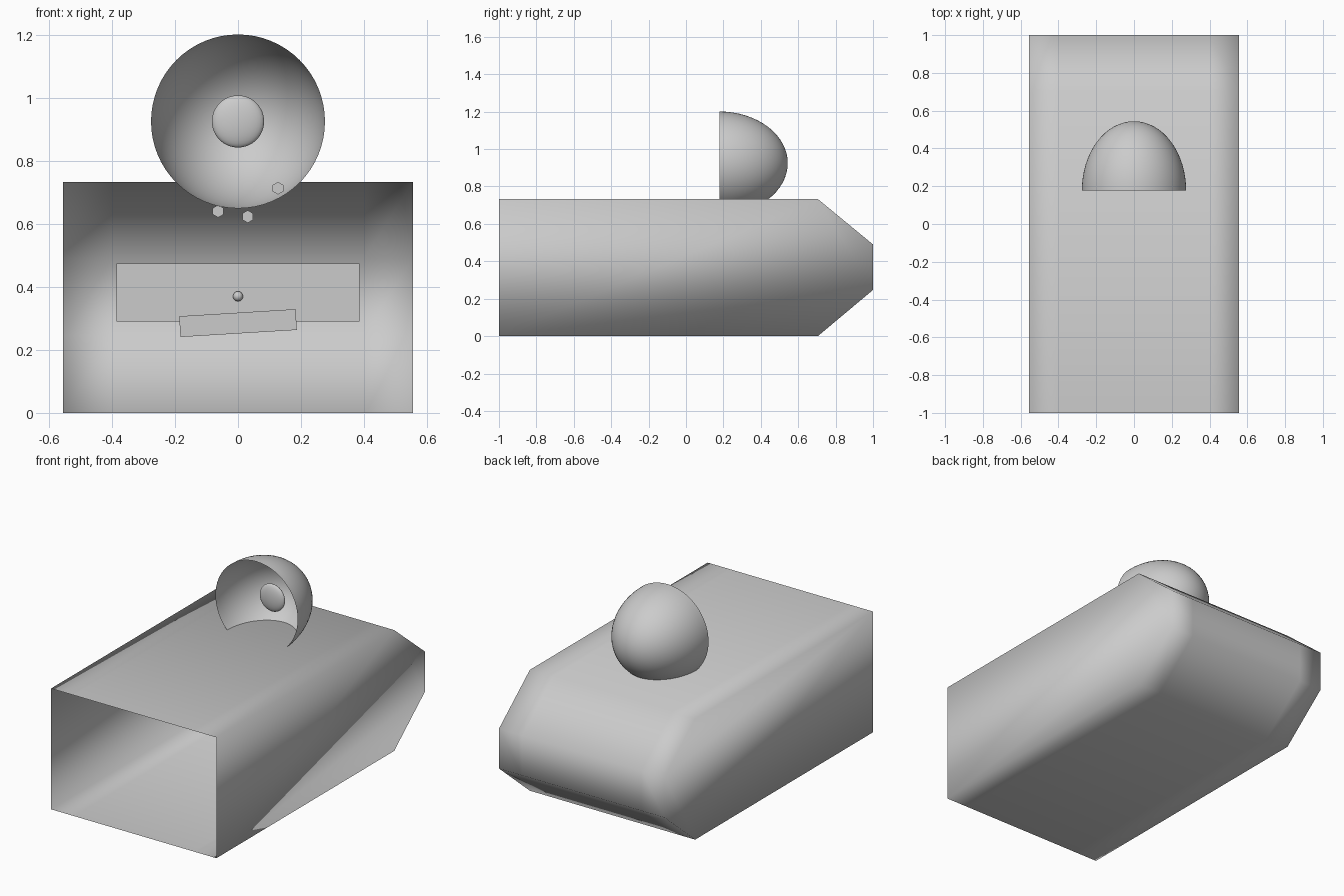
import bpy, bmesh, math
from mathutils import Matrix, Vector

if "Cube" in bpy.data.objects:
    bpy.data.objects.remove(bpy.data.objects["Cube"])

grey = bpy.data.materials.new("plain_grey")
grey.diffuse_color = (0.6, 0.6, 0.6, 1)
grey.use_nodes = True
grey.node_tree.nodes["Principled BSDF"].inputs["Base Color"].default_value = grey.diffuse_color


def finish(name, bm, smooth=False):
    me = bpy.data.meshes.new(name)
    for f in bm.faces:
        f.smooth = smooth
    bm.to_mesh(me)
    bm.free()
    me.materials.append(grey)
    ob = bpy.data.objects.new(name, me)
    bpy.context.collection.objects.link(ob)
    return ob


# Hollow body: side profile swept across x, open at the front
profile = [(-1, 0), (0.705, 0), (1, 0.247), (1, 0.49), (0.705, 0.733), (-1, 0.733)]
bm = bmesh.new()
cols = [[bm.verts.new((x, y, z)) for y, z in profile] for x in (-0.555, -0.4, 0.4, 0.555)]
for a, b in zip(cols, cols[1:]):
    for i in range(len(profile) - 1):
        bm.faces.new((a[i], a[i + 1], b[i + 1], b[i]))
bm.faces.new(cols[0])
bm.faces.new(cols[-1][::-1])
bmesh.ops.recalc_face_normals(bm, faces=bm.faces)
# keep normals pointing outward on the open shell
top = max(bm.faces, key=lambda f: f.calc_center_median().z)
if top.normal.z < 0:
    bmesh.ops.reverse_faces(bm, faces=bm.faces)
finish("hollow_body", bm, True)

# Dome: half ellipsoid opening to the front
bm = bmesh.new()
bmesh.ops.create_uvsphere(bm, u_segments=64, v_segments=32, radius=1)
bmesh.ops.delete(bm, geom=[v for v in bm.verts if v.co.z < -0.01], context='VERTS')
place = (Matrix.Translation((0, 0.178, 0.925)) @ Matrix.Diagonal((0.276, 0.366, 0.276, 1))
         @ Matrix.Rotation(-math.pi / 2, 4, 'X'))
bmesh.ops.transform(bm, matrix=place, verts=bm.verts)
finish("dome", bm, True)


def ellipsoid(name, loc, radii, seg):
    bm = bmesh.new()
    bmesh.ops.create_uvsphere(bm, u_segments=seg, v_segments=seg // 2, radius=1)
    bmesh.ops.transform(bm, matrix=Matrix.Translation(loc) @ Matrix.Diagonal((*radii, 1)), verts=bm.verts)
    finish(name, bm, True)


ellipsoid("lens", (0, 0.33, 0.925), (0.083, 0.025, 0.083), 32)
ellipsoid("knob", (0, 0.965, 0.37), (0.016, 0.016, 0.016), 16)


# Inner plates near the back wall
def plate(name, loc, size, tilt=0):
    bm = bmesh.new()
    bmesh.ops.create_cube(bm, size=1)
    m = Matrix.Translation(loc) @ Matrix.Rotation(math.radians(tilt), 4, 'Y') @ Matrix.Diagonal((*size, 1))
    bmesh.ops.transform(bm, matrix=m, verts=bm.verts)
    finish(name, bm)


plate("back_panel", (0, 0.975, 0.382), (0.77, 0.01, 0.185))
plate("tilted_plate", (0, 0.955, 0.285), (0.37, 0.01, 0.066), -3.5)

# Hexagonal bolts under the roof
for i, (x, z) in enumerate([(0.127, 0.713), (-0.063, 0.64), (0.031, 0.623)]):
    bm = bmesh.new()
    bmesh.ops.create_cone(bm, cap_ends=True, segments=6, radius1=0.02, radius2=0.02, depth=0.02)
    m = (Matrix.Translation((x, 0.2, z)) @ Matrix.Rotation(math.pi / 2, 4, 'X')
         @ Matrix.Rotation(math.pi / 6 if i == 3 else 0, 4, 'Z'))
    bmesh.ops.transform(bm, matrix=m, verts=bm.verts)
    finish("bolt_%d" % (i + 1), bm)
